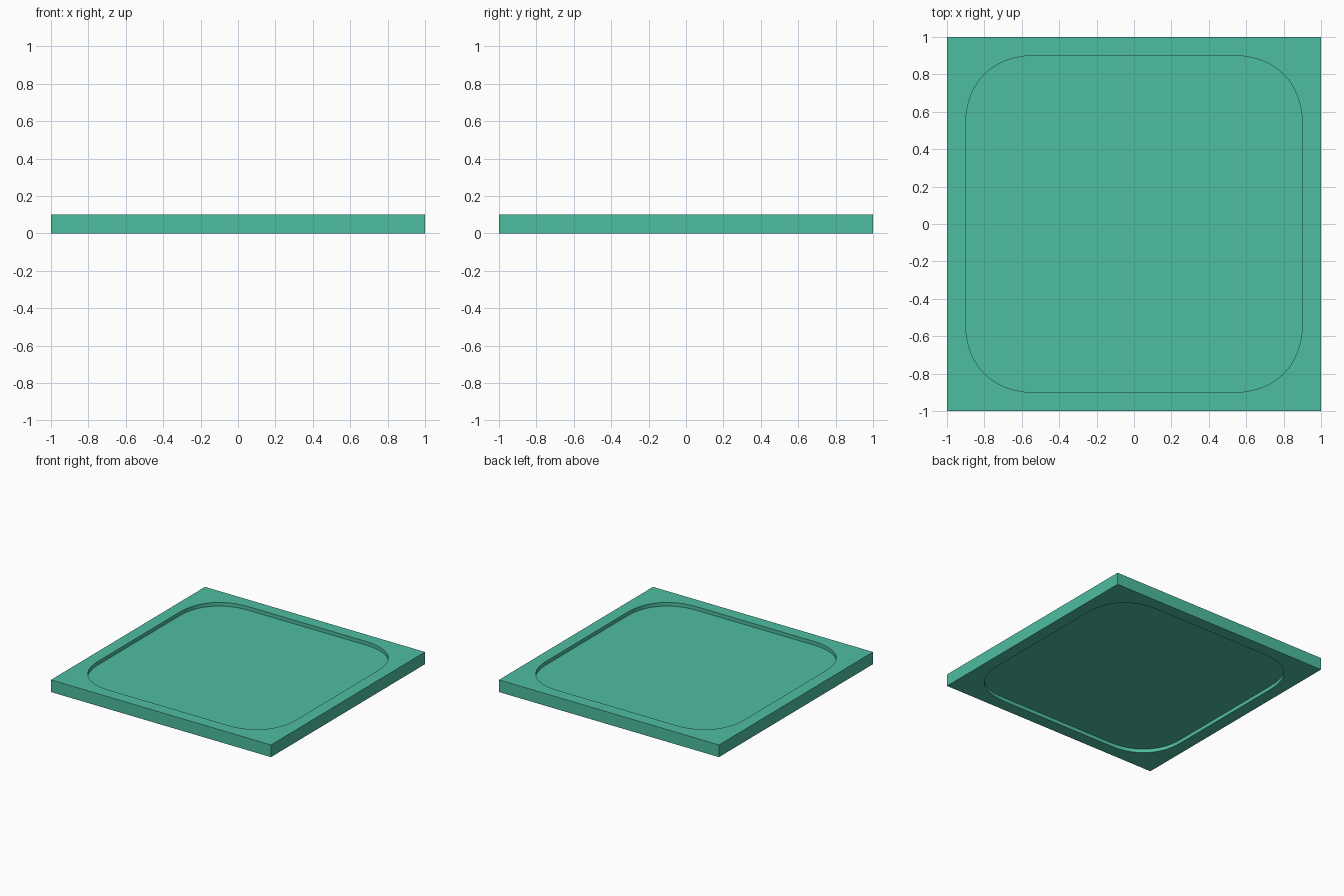
import bpy
from math import sin, cos, pi

if "Cube" in bpy.data.objects:
    bpy.data.objects.remove(bpy.data.objects["Cube"])

mat = bpy.data.materials.new("teal")
mat.diffuse_color = (0.076, 0.508, 0.356, 1)
mat.use_nodes = True
mat.node_tree.nodes["Principled BSDF"].inputs["Base Color"].default_value = mat.diffuse_color


def rounded_square(half, r, steps=12, power=2.27):
    """Square outline with soft superelliptic corners."""
    quarter = []
    for i in range(steps + 1):
        a = i / steps * pi / 2
        quarter.append((half - r + r * max(cos(a), 0) ** (2 / power),
                        half - r + r * max(sin(a), 0) ** (2 / power)))
    pts = []
    for _ in range(4):
        pts += quarter
        quarter = [(-y, x) for x, y in quarter]
    return pts


def slab(name, outlines, thickness):
    """Fill flat outlines (inner ones become holes) and thicken about z = 0.05."""
    cu = bpy.data.curves.new(name + "_profile", 'CURVE')
    cu.dimensions = '2D'
    cu.fill_mode = 'BOTH'
    cu.extrude = thickness / 2
    for pts in outlines:
        sp = cu.splines.new('POLY')
        sp.points.add(len(pts) - 1)
        for p, (x, y) in zip(sp.points, pts):
            p.co = (x, y, 0, 1)
        sp.use_cyclic_u = True
    tmp = bpy.data.objects.new(name + "_profile", cu)
    bpy.context.collection.objects.link(tmp)
    bpy.context.view_layer.update()
    dg = bpy.context.evaluated_depsgraph_get()
    me = bpy.data.meshes.new_from_object(tmp.evaluated_get(dg))
    bpy.data.objects.remove(tmp)
    me.name = name
    me.materials.clear()
    me.materials.append(mat)
    ob = bpy.data.objects.new(name, me)
    ob.location.z = 0.05
    bpy.context.collection.objects.link(ob)
    # merge the caps with the walls, then smooth only the rounded corners
    bpy.ops.object.select_all(action='DESELECT')
    ob.select_set(True)
    bpy.context.view_layer.objects.active = ob
    bpy.ops.object.mode_set(mode='EDIT')
    bpy.ops.mesh.select_all(action='SELECT')
    bpy.ops.mesh.remove_doubles(threshold=0.0001)
    bpy.ops.mesh.normals_make_consistent(inside=False)
    bpy.ops.object.mode_set(mode='OBJECT')
    bpy.ops.object.shade_smooth_by_angle(angle=pi / 6)
    return ob


# Square frame with a rounded opening
square = [(-1, -1), (1, -1), (1, 1), (-1, 1)]
slab("frame", [square, rounded_square(0.9, 0.38)], 0.1)

# Thin panel let into the frame, recessed on both faces
slab("panel", [rounded_square(0.905, 0.38)], 0.04)
